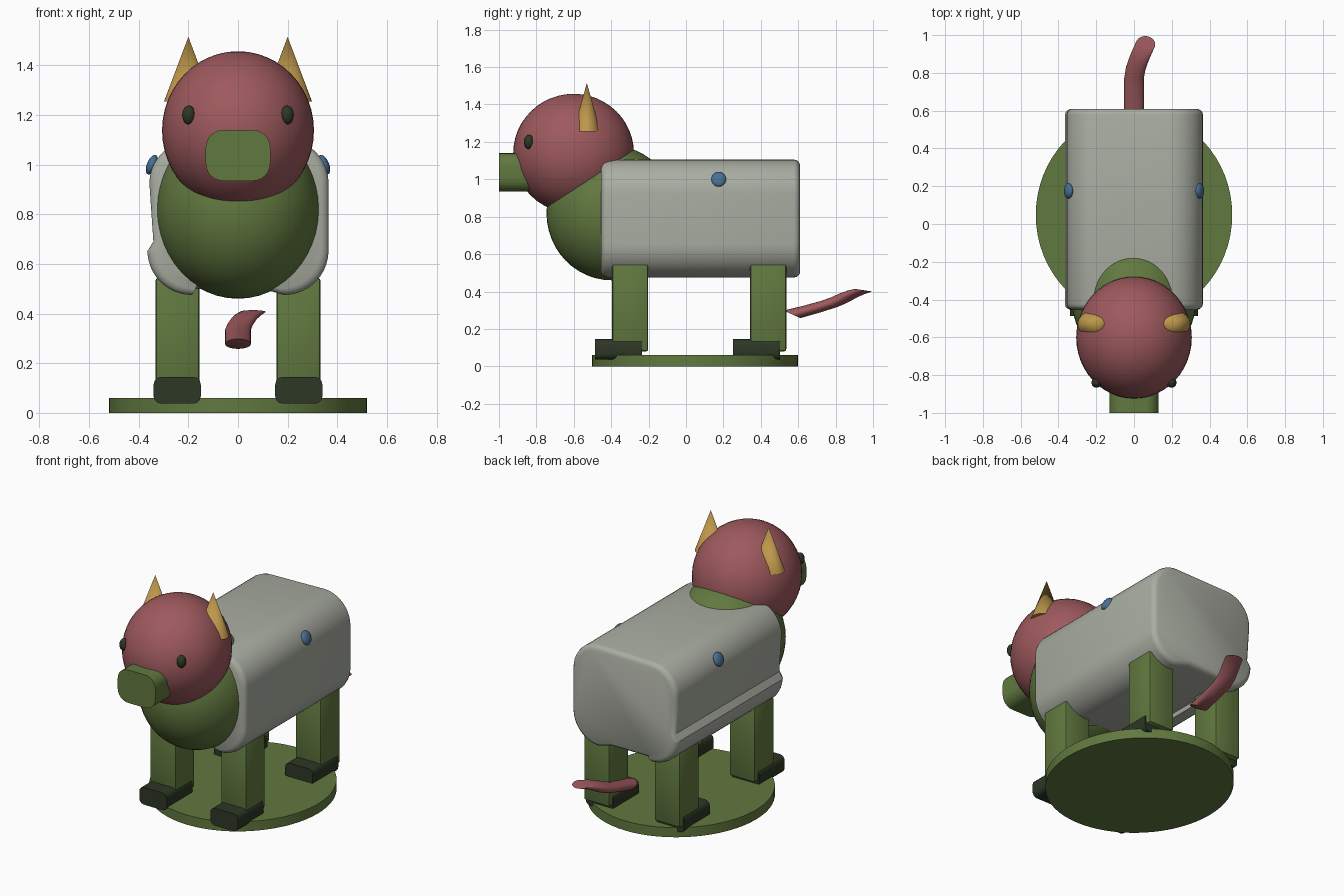
import bpy, bmesh, math
from mathutils import Vector, Matrix

cube = bpy.data.objects.get("Cube")
if cube:
    bpy.data.objects.remove(cube, do_unlink=True)


def material(name, r, g, b):
    m = bpy.data.materials.new(name)
    m.use_nodes = True
    m.diffuse_color = (r, g, b, 1)
    m.node_tree.nodes["Principled BSDF"].inputs["Base Color"].default_value = (r, g, b, 1)
    return m


RED = material("dusty red", 0.34, 0.10, 0.11)
GREEN = material("moss green", 0.12, 0.19, 0.05)
GREY = material("pale grey", 0.40, 0.42, 0.36)
GOLD = material("horn gold", 0.51, 0.31, 0.07)
DARK = material("dark green", 0.026, 0.038, 0.019)
BLUE = material("stud blue", 0.07, 0.16, 0.30)


def finish(bm, name, mat, angle=35):
    bmesh.ops.recalc_face_normals(bm, faces=bm.faces)
    mesh = bpy.data.meshes.new(name)
    bm.to_mesh(mesh)
    bm.free()
    ob = bpy.data.objects.new(name, mesh)
    bpy.context.collection.objects.link(ob)
    mesh.materials.append(mat)
    bpy.ops.object.select_all(action="DESELECT")
    ob.select_set(True)
    bpy.context.view_layer.objects.active = ob
    bpy.ops.object.shade_smooth_by_angle(angle=math.radians(angle))
    return ob


def place(loc, size, tilt=0):
    return (Matrix.Translation(loc) @ Matrix.Rotation(tilt, 4, "Y")
            @ Matrix.Diagonal((*size, 1)))


def ellipsoid(name, mat, loc, radii, segments=48, tilt=0):
    bm = bmesh.new()
    bmesh.ops.create_uvsphere(bm, u_segments=segments, v_segments=segments // 2,
                              radius=1, matrix=place(loc, radii, tilt))
    finish(bm, name, mat)


def cone(name, mat, loc, size, top=0):
    bm = bmesh.new()
    bmesh.ops.create_cone(bm, cap_ends=True, segments=64, radius1=1, radius2=top,
                          depth=1, matrix=place(loc, size))
    finish(bm, name, mat)


def box(name, mat, low, high, bevel, along_y=False, segments=2):
    low, high = Vector(low), Vector(high)
    bm = bmesh.new()
    bmesh.ops.create_cube(bm, size=1, matrix=place((low + high) / 2, high - low))
    edges = [e for e in bm.edges
             if not along_y or abs(e.verts[0].co.y - e.verts[1].co.y) > 0.01]
    bmesh.ops.bevel(bm, geom=edges, offset=bevel, segments=segments,
                    profile=0.5, affect="EDGES")
    finish(bm, name, mat)


def loft(name, mat, rings, angle=35):
    bm = bmesh.new()
    loops = [[bm.verts.new(p) for p in ring] for ring in rings]
    n = len(loops[0])
    for a, b in zip(loops, loops[1:]):
        for i in range(n):
            j = (i + 1) % n
            bm.faces.new((a[i], a[j], b[j], b[i]))
    bm.faces.new(loops[0])
    bm.faces.new(loops[-1])
    finish(bm, name, mat, angle)


def arc(cx, cz, r, start, end, steps=10):
    angles = [math.radians(start + (end - start) * i / steps) for i in range(steps + 1)]
    return [(cx + r * math.cos(a), cz + r * math.sin(a)) for a in angles]


# Barrel body: rounded section with a crease on one flank and a shallow belly recess
section = (arc(0.185, 0.655, 0.18, -90, 0) + arc(0.185, 0.925, 0.18, 0, 90)
           + arc(-0.185, 0.925, 0.172, 90, 180)
           + [(-0.341, 0.69), (-0.366, 0.65)]
           + arc(-0.185, 0.655, 0.18, 185, 270)
           + [(-0.18, 0.5), (0.1, 0.5)])
rim = [(0, 0.92), (0.008, 0.965), (0.018, 0.99), (0.032, 1)]
stations = ([(-0.455 + d, s) for d, s in rim]
            + [(0.61 - d, s) for d, s in reversed(rim)])
loft("body", GREY, [[(x * s, y, 0.79 + (z - 0.79) * s) for x, z in section]
                    for y, s in stations])

# Stand, chest and head
cone("stand", GREEN, (0, 0.048, 0.03), (0.52, 0.55, 0.06), top=1)
ellipsoid("chest", GREEN, (0, -0.398, 0.82), (0.33, 0.348, 0.36))
ellipsoid("head", RED, (0, -0.601, 1.138), (0.306, 0.323, 0.319))
box("snout", GREEN, (-0.13, -1.0, 0.935), (0.13, -0.75, 1.14), 0.07, True, 6)

# Paired parts
for side, label in ((1, "left"), (-1, "right")):
    ellipsoid(label + "_eye", DARK, (side * 0.198, -0.84, 1.2), (0.027, 0.027, 0.038), 24)
    cone(label + "_horn", GOLD, (side * 0.2, -0.53, 1.385), (0.098, 0.073, 0.26))
    ellipsoid(label + "_side_stud", BLUE, (side * 0.347, 0.175, 1.0),
              (0.02, 0.04, 0.042), 24, tilt=-side * 0.4)
    for end, y in (("front", -0.395), ("back", 0.343)):
        inner, outer = sorted((side * 0.155, side * 0.332))
        box(f"{end}_{label}_leg", GREEN, (inner, y, 0.08), (outer, y + 0.193, 0.545), 0.012)
        inner, outer = sorted((side * 0.15, side * 0.34))
        box(f"{end}_{label}_hoof", DARK, (inner, y - 0.092, 0.037),
            (outer, y + 0.16, 0.145), 0.03, True, 3)

# Tail: flattened tube sweeping back and to one side
path = [(0, 0.567, 0.278), (0, 0.68, 0.308), (0, 0.77, 0.335), (0.008, 0.82, 0.355),
        (0.025, 0.87, 0.38), (0.042, 0.91, 0.396), (0.06, 0.95, 0.407)]
tail = []
for i, (x, y, z) in enumerate(path):
    lean = -0.02 + 0.013 * i / (len(path) - 1)
    turns = [math.tau * k / 24 for k in range(24)]
    tail.append([(x + 0.052 * math.cos(t), y + 0.045 * math.sin(t),
                  z + lean * math.sin(t)) for t in turns])
loft("tail", RED, tail, 50)
